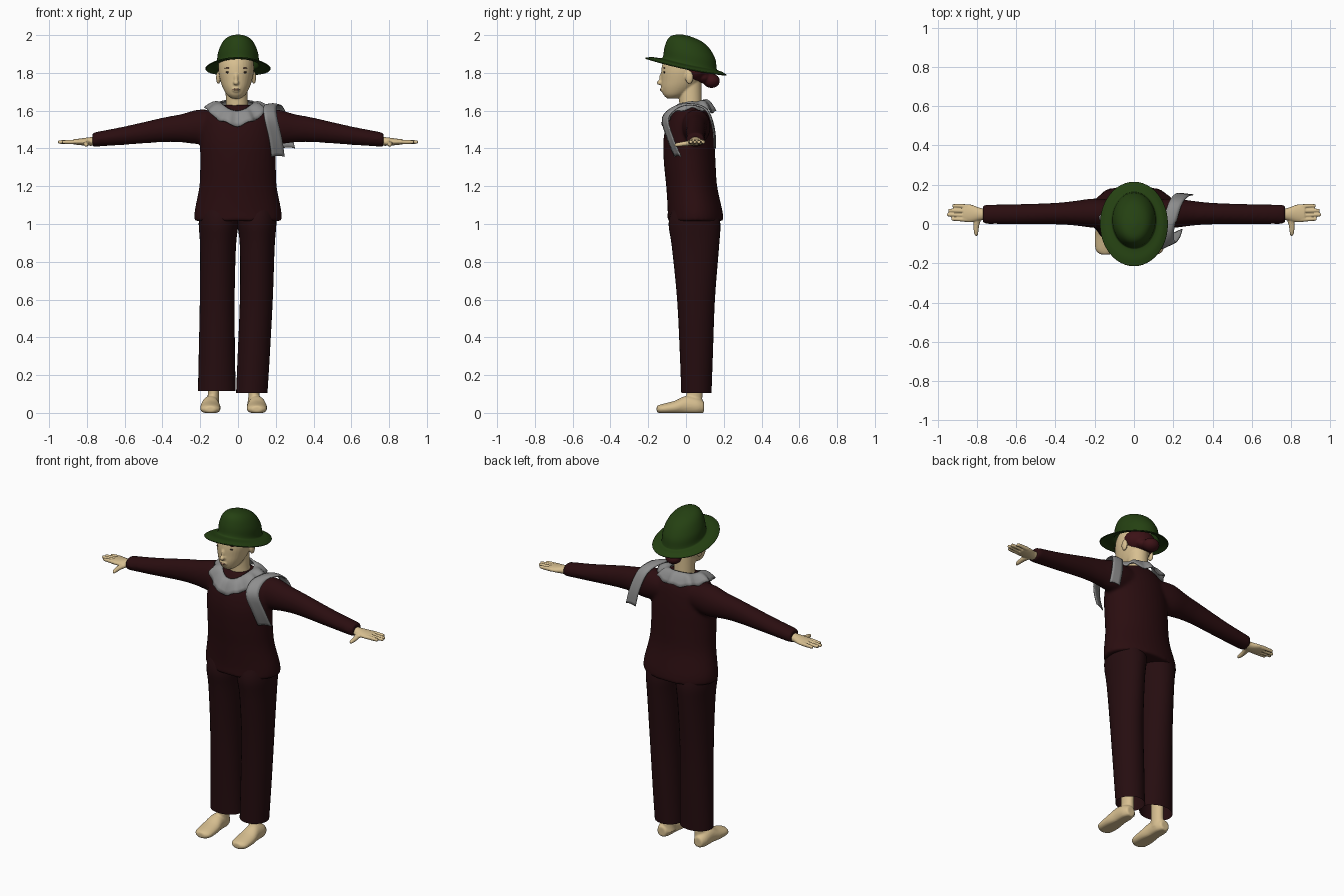
import bpy, bmesh, math
from mathutils import Matrix, Vector

cube = bpy.data.objects.get("Cube")
if cube:
    bpy.data.objects.remove(cube)


def material(name, *rgb):
    m = bpy.data.materials.new(name)
    m.use_nodes = True
    m.diffuse_color = (*rgb, 1)
    m.node_tree.nodes["Principled BSDF"].inputs["Base Color"].default_value = (*rgb, 1)
    return m


SKIN = material("skin", .68, .52, .28)
JACKET = material("dark maroon", .023, .004, .005)
TROUSERS = material("deep maroon", .019, .004, .005)
HAT = material("forest green", .018, .052, .006)
SCARF = material("grey", .27, .27, .27)
HAIR = material("dark red brown", .045, .006, .008)
EYE = material("eye dark", .03, .02, .015)
LIP = material("lip brown", .36, .2, .12)


def refine(sections, k=4):
    """Smooth a list of cross-sections with a Catmull-Rom spline."""
    out = []
    for i in range(len(sections) - 1):
        p0, p1 = sections[max(i - 1, 0)], sections[i]
        p2, p3 = sections[i + 1], sections[min(i + 2, len(sections) - 1)]
        for j in range(k):
            t = j / k
            out.append([b + .5 * t * (c - a + t * (2*a - 5*b + 4*c - d + t * (3*(b - c) + d - a)))
                        for a, b, c, d in zip(p0, p1, p2, p3)])
    return out + [list(sections[-1])]


def bridge(bm, rows, closed=True):
    for a, b in zip(rows, rows[1:]):
        n = len(a)
        for i in range(n if closed else n - 1):
            j = (i + 1) % n
            bm.faces.new((a[i], a[j], b[j], b[i]))


def loft(axis, sections, n=32, caps=(True, True)):
    """Sections are (position on axis, centre 1, centre 2, radius 1, radius 2)."""
    def add(bm):
        rows = []
        for p, c1, c2, r1, r2 in refine(sections):
            row = []
            for i in range(n):
                t = math.tau * i / n
                co = [c1 + r1 * math.cos(t), c2 + r2 * math.sin(t)]
                co.insert(axis, p)
                row.append(bm.verts.new(co))
            rows.append(row)
        bridge(bm, rows)
        for use, row in zip(caps, (rows[0], rows[-1])):
            if use:
                bm.faces.new(row)
    return add


def ball(centre, radii):
    def add(bm):
        m = Matrix.Translation(centre) @ Matrix.Diagonal((*radii, 1))
        bmesh.ops.create_uvsphere(bm, u_segments=20, v_segments=12, radius=1, matrix=m)
    return add


def build(name, mat, parts, voxel=0, smooth=4, solid=0, edit=None):
    bm = bmesh.new()
    for add in parts:
        add(bm)
    if edit:
        for v in bm.verts:
            edit(v.co)
    bmesh.ops.recalc_face_normals(bm, faces=bm.faces)
    me = bpy.data.meshes.new(name)
    bm.to_mesh(me)
    bm.free()
    me.materials.append(mat)
    ob = bpy.data.objects.new(name, me)
    bpy.context.collection.objects.link(ob)
    bpy.ops.object.select_all(action='DESELECT')
    ob.select_set(True)
    bpy.context.view_layer.objects.active = ob
    bpy.ops.object.shade_smooth_by_angle(angle=math.radians(50))
    if solid:
        ob.modifiers.new("thickness", 'SOLIDIFY').thickness = solid
    if voxel:
        r = ob.modifiers.new("blend", 'REMESH')
        r.mode, r.voxel_size, r.use_smooth_shade = 'VOXEL', voxel, True
        s = ob.modifiers.new("soften", 'SMOOTH')
        s.factor, s.iterations = .5, smooth
    return ob


# Jacket: torso and both sleeves blended together
torso = loft(2, [(1.015, 0, .05, .23, .15), (1.07, 0, .048, .23, .145), (1.2, 0, .03, .205, .135),
                 (1.32, 0, .02, .2, .137), (1.44, 0, .015, .2, .135), (1.54, 0, .018, .185, .118),
                 (1.6, 0, .025, .15, .09), (1.63, 0, .03, .08, .07)])
sleeves = [loft(0, [(s * .08, .05, 1.52, .07, .075), (s * .2, .055, 1.515, .075, .092),
                    (s * .3, .055, 1.507, .063, .075), (s * .4, .053, 1.498, .055, .065),
                    (s * .6, .05, 1.468, .051, .049), (s * .77, .05, 1.446, .05, .038)])
           for s in (-1, 1)]
build("jacket", JACKET, [torso] + sleeves, voxel=.01, smooth=8)

# Trouser legs, open at the cuffs
legs = {
    "right": [(1.08, -.1, .045, .1, .12), (1, -.103, .045, .105, .137), (.88, -.106, .05, .095, .125),
              (.6, -.11, .053, .092, .1), (.3, -.112, .055, .096, .087), (.115, -.112, .055, .1, .08)],
    "left": [(1.08, .1, .045, .1, .12), (1, .1, .045, .103, .137), (.88, .102, .05, .092, .125),
             (.6, .097, .053, .087, .1), (.3, .083, .055, .085, .087), (.105, .073, .055, .083, .08)]}
for side, rings in legs.items():
    build(side + "_trouser_leg", TROUSERS, [loft(2, rings, caps=(True, False))])


# Bare feet with flat soles
def flatten(co):
    co.z = max(co.z, 0)


for side, fx, ax in (("right", -.146, -.13), ("left", .1, .085)):
    foot = loft(1, [(-.155, fx, .02, .025, .016), (-.13, fx, .02, .05, .026), (-.06, fx, .028, .054, .036),
                    (0, fx, .04, .046, .05), (.06, fx, .035, .042, .045), (.095, fx, .03, .028, .03)])
    ankle = loft(2, [(.03, ax - .005, .045, .035, .042), (.1, ax, .045, .03, .042), (.3, ax, .05, .035, .045)])
    build(side + "_foot", SKIN, [foot, ankle], voxel=.006, smooth=2, edit=flatten)

# Hands with four fingers and a thumb
for side, s in (("right", -1), ("left", 1)):
    parts = [loft(0, [(s * .73, .05, 1.44, .028, .024), (s * .78, .05, 1.437, .031, .023),
                      (s * .83, .054, 1.435, .045, .018), (s * .87, .056, 1.435, .045, .014)])]
    for y, tip in ((.022, .93), (.044, .952), (.066, .946), (.09, .925)):
        parts.append(loft(0, [(s * .85, y, 1.435, .011, .012), (s * (tip - .01), y + .003, 1.434, .009, .01),
                              (s * tip, y + .003, 1.434, .005, .006)], n=12))
    parts.append(loft(1, [(.045, s * .79, 1.432, .022, .016), (0, s * .802, 1.426, .016, .013),
                          (-.045, s * .804, 1.42, .011, .011), (-.06, s * .802, 1.418, .006, .006)], n=12))
    build(side + "_hand", SKIN, parts, voxel=.004, smooth=2)

# Head, neck, nose and ears
CX = -.01
head = [loft(2, [(1.665, CX, -.072, .025, .028), (1.685, CX, -.058, .05, .062), (1.72, CX, -.04, .07, .09),
                 (1.76, CX, -.025, .084, .106), (1.81, CX, -.015, .094, .116), (1.86, CX, -.01, .091, .11),
                 (1.91, CX, 0, .07, .085)]),
        loft(2, [(1.55, 0, .03, .075, .065), (1.62, -.005, .025, .06, .06), (1.76, CX, .02, .057, .062)]),
        ball((CX, -.137, 1.748), (.015, .018, .013)),
        ball((CX, -.128, 1.77), (.011, .014, .03)),
        ball((CX, -.122, 1.712), (.024, .014, .016)),
        ball((CX, -.095, 1.682), (.022, .018, .016))]
head += [ball((CX + s * .094, .018, 1.775), (.012, .021, .034)) for s in (-1, 1)]
build("head", SKIN, head, voxel=.005, smooth=2)

# Painted face details
for side, s in (("right", -1), ("left", 1)):
    x = CX + s * .041
    build(side + "_eye", EYE, [ball((x, -.114, 1.803), (.015, .006, .006))])
    build(side + "_eyebrow", HAIR, [ball((x, -.115, 1.825), (.02, .005, .003))])
build("lips", LIP, [ball((CX, -.134, 1.712), (.02, .004, .005))])

# Hair gathered in a low bun
build("hair", HAIR, [ball((CX, .035, 1.815), (.097, .083, .07)),
                     ball((CX, .09, 1.775), (.06, .04, .03)),
                     ball((CX, .135, 1.758), (.048, .045, .038))], voxel=.006)


# Hat: tilted crown with a wide oval brim
def tilt(co):
    co.z -= .21 * co.y + .4 * co.x ** 2


hat_rings = [(1.835, 0, 0, .173, .215), (1.846, 0, .005, .15, .185), (1.85, 0, .015, .122, .152),
             (1.86, 0, .02, .112, .142), (1.91, 0, .02, .107, .134), (1.96, 0, .012, .086, .108),
             (1.987, 0, .005, .056, .07), (1.999, 0, 0, .012, .015)]
build("hat", HAT, [loft(2, hat_rings, n=48, caps=(False, True))], solid=.006, edit=tilt)


# Scarf collar: ruffled ring draped around the neck
def collar(bm, n=72, steps=6):
    rows = []
    for k in range(steps + 1):
        f = k / steps
        row = []
        for i in range(n):
            t = math.tau * i / n
            back = math.sin(t)
            ruffle = 1 + .04 * f * math.sin(9 * t) + .025 * f * math.sin(17 * t + 1)
            inner = 1.645 + (.015 if back > 0 else -.045) * back * back
            outer = 1.612 - (.018 if back > 0 else .088) * back * back
            z = inner + (outer - inner) * f ** 1.3 + .012 * math.sin(math.pi * f)
            row.append(bm.verts.new(((.085 + .082 * f) * ruffle * math.cos(t) - .005,
                                     .012 + (.085 + .056 * f) * ruffle * back,
                                     z + .008 * f * math.sin(9 * t))))
        rows.append(row)
    bridge(bm, rows)


build("scarf_collar", SCARF, [collar], solid=.006)


# Scarf tail: strip lying over the left shoulder, loose at both ends
def tail(bm):
    path = [(.213, -.045, 1.355), (.2, -.085, 1.45), (.175, -.112, 1.56), (.17, -.05, 1.622),
            (.19, .04, 1.632), (.215, .115, 1.6), (.245, .15, 1.5), (.268, .155, 1.4)]
    rows = []
    for p in refine(path):
        width = Vector((.034, .016 if p[1] < 0 else -.004, 0))
        rows.append([bm.verts.new(Vector(p) + width * f + Vector((0, 0, .006 * (1 - f * f))))
                     for f in (-1, -.5, 0, .5, 1)])
    bridge(bm, rows, closed=False)


build("scarf_tail", SCARF, [tail], solid=.006)
